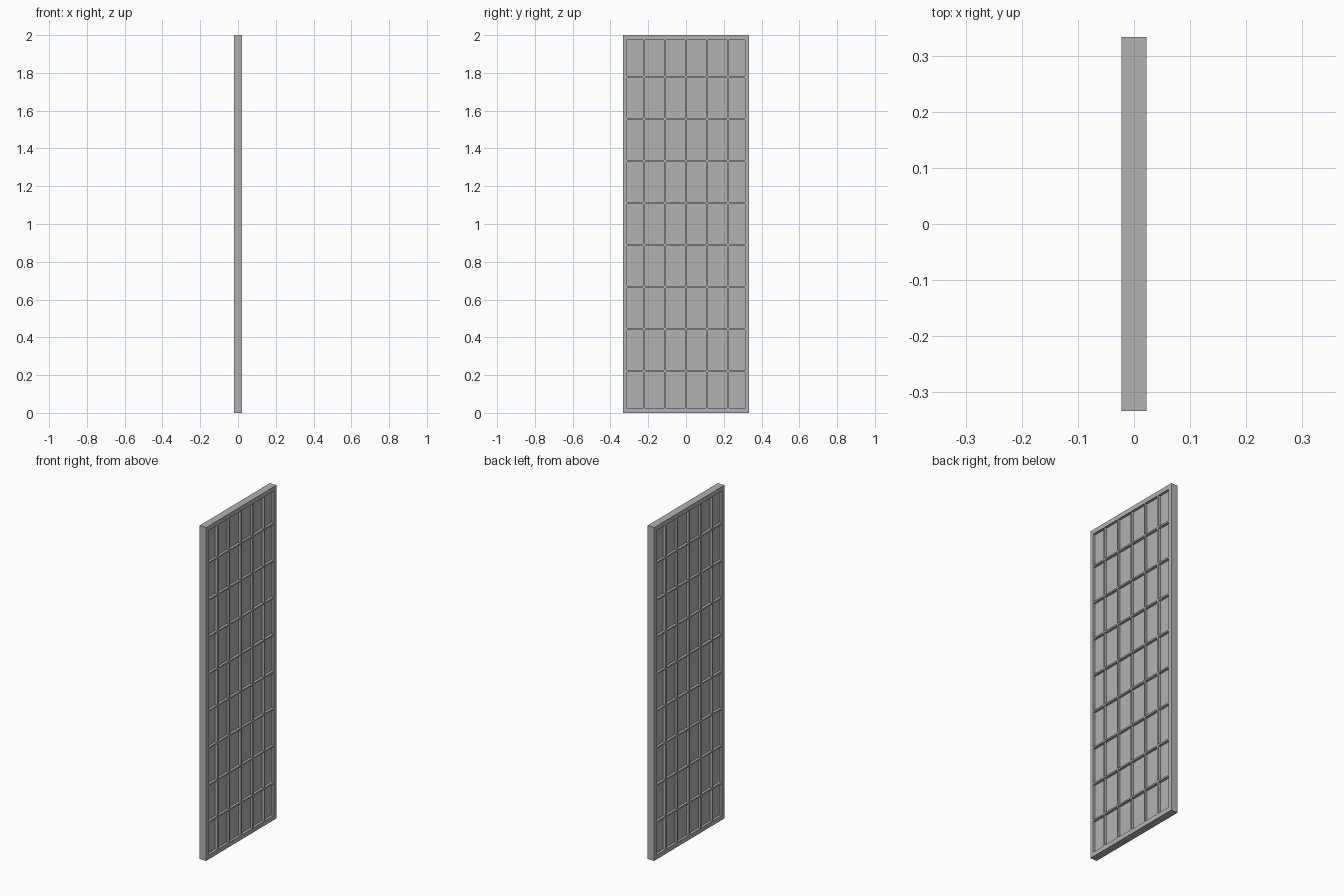
import bpy
import bmesh
from mathutils import Vector

cube = bpy.data.objects.get("Cube")
if cube:
    bpy.data.objects.remove(cube, do_unlink=True)

THICK, WIDTH, HEIGHT = 0.044, 0.667, 2.0
COLS, ROWS = 6, 9
BAR = 0.009
RECESS = 0.015

# Single neutral grey
grey = bpy.data.materials.new("panel_grey")
grey.use_nodes = True
colour = (0.45, 0.45, 0.45, 1)
grey.diffuse_color = colour
grey.node_tree.nodes["Principled BSDF"].inputs["Base Color"].default_value = colour


def opening_edges(start, size, count, rim):
    """Positions of the rim and of both sides of each glazing bar."""
    cuts = [start + rim, start + size - rim]
    for i in range(1, count):
        middle = start + size * i / count
        cuts += [middle - BAR / 2, middle + BAR / 2]
    return cuts


# Slab, scored along the rim and bars
bm = bmesh.new()
bmesh.ops.create_cube(bm, size=1)
bmesh.ops.scale(bm, vec=(THICK, WIDTH, HEIGHT), verts=bm.verts)
bmesh.ops.translate(bm, vec=(0, 0, HEIGHT / 2), verts=bm.verts)
scores = [(Vector((0, y, 0)), Vector((0, 1, 0)))
          for y in opening_edges(-WIDTH / 2, WIDTH, COLS, 0.022)]
scores += [(Vector((0, 0, z)), Vector((0, 0, 1)))
           for z in opening_edges(0, HEIGHT, ROWS, 0.027)]
for point, normal in scores:
    bmesh.ops.bisect_plane(bm, geom=bm.verts[:] + bm.edges[:] + bm.faces[:],
                           plane_co=point, plane_no=normal)

# Panes sunk into both broad sides
bm.normal_update()
panes = [f for f in bm.faces if abs(f.normal.x) > 0.9 and f.calc_area() > 0.01]
for pane in panes:
    inward = -pane.normal.copy() * RECESS
    sunk = bmesh.ops.extrude_discrete_faces(bm, faces=[pane])["faces"][0]
    bmesh.ops.translate(bm, vec=inward, verts=sunk.verts)
bmesh.ops.recalc_face_normals(bm, faces=bm.faces)

mesh = bpy.data.meshes.new("paned_panel")
bm.to_mesh(mesh)
bm.free()
mesh.materials.append(grey)
panel = bpy.data.objects.new("paned_panel", mesh)
bpy.context.collection.objects.link(panel)
